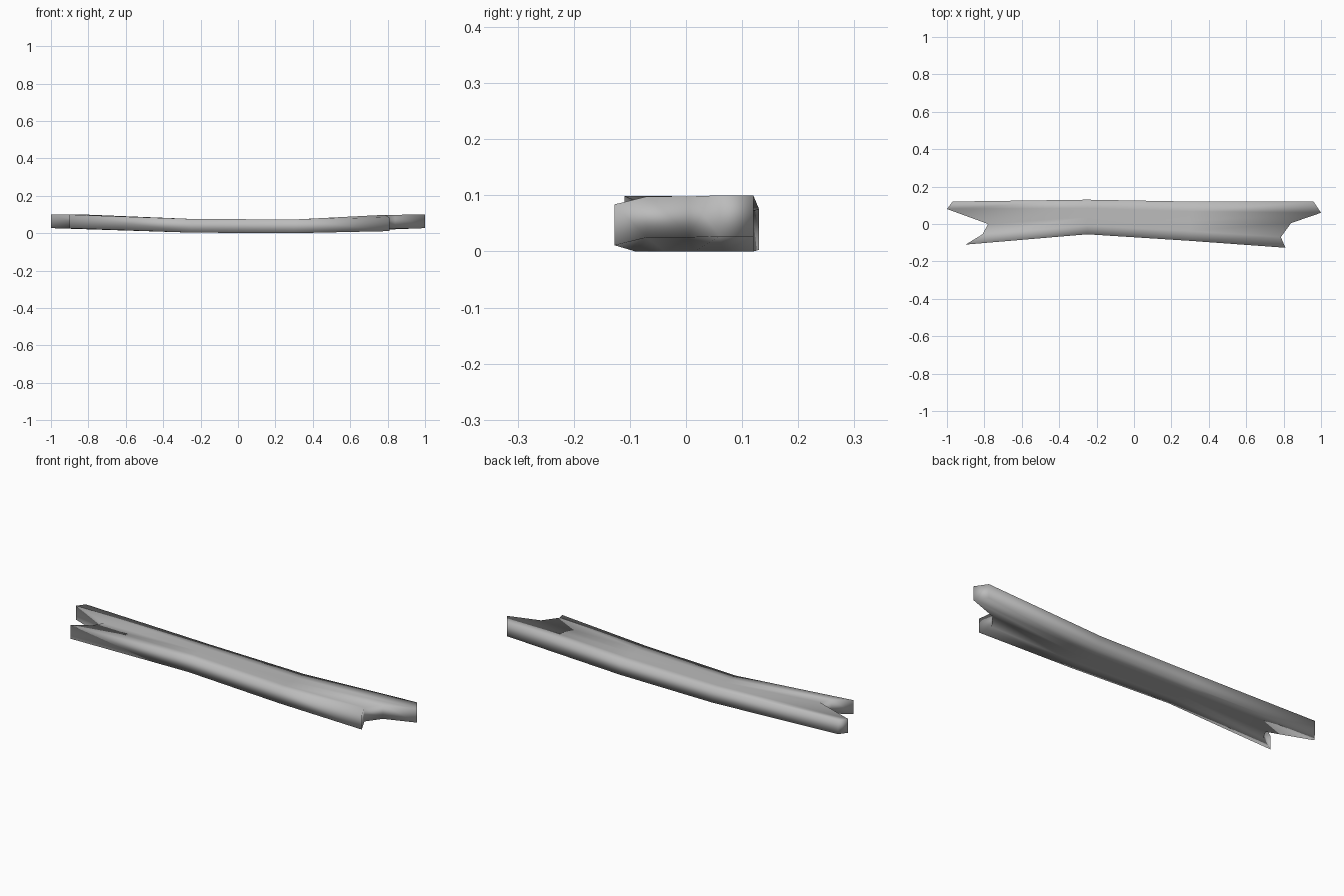
import bpy
import bmesh

cube = bpy.data.objects.get("Cube")
if cube:
    bpy.data.objects.remove(cube, do_unlink=True)

grey = bpy.data.materials.new("plain grey")
grey.use_nodes = True
colour = (0.5, 0.5, 0.5, 1)
grey.diffuse_color = colour
grey.node_tree.nodes["Principled BSDF"].inputs["Base Color"].default_value = colour

THICK = 0.073


def straight(x, front, back, z):
    """Evenly spaced points across the plank."""
    return [(x, front + (back - front) * i / 4, z) for i in range(5)]


# Underside of each cross row, front to back; the end rows are splintered
rows = [
    [(-0.9, -0.11, 0.026), (-0.81, -0.055, 0.026), (-0.78, 0, 0.025),
     (-1, 0.08, 0.027), (-0.97, 0.12, 0.027)],
    straight(-0.25, -0.055, 0.13, 0.003),
    straight(0.3, -0.09, 0.12, 0.0),
    [(0.81, -0.127, 0.011), (0.785, -0.07, 0.025), (0.84, 0.005, 0.025),
     (1, 0.06, 0.027), (0.96, 0.12, 0.027)],
]

# Bent plank: a bottom sheet and a top sheet joined round the rim
bm = bmesh.new()
low = [[bm.verts.new(p) for p in row] for row in rows]
high = [[bm.verts.new((x, y, z + THICK)) for x, y, z in row] for row in rows]
for sheet in (low, high):
    for a, b in zip(sheet, sheet[1:]):
        for j in range(4):
            bm.faces.new((a[j], b[j], b[j + 1], a[j + 1]))


def rim(grid):
    return (grid[0] + [r[-1] for r in grid[1:-1]]
            + grid[-1][::-1] + [r[0] for r in grid[-2:0:-1]])


lo, hi = rim(low), rim(high)
for i in range(len(lo)):
    bm.faces.new((lo[i - 1], lo[i], hi[i], hi[i - 1]))
bmesh.ops.recalc_face_normals(bm, faces=bm.faces)
for face in bm.faces:
    face.smooth = True

mesh = bpy.data.meshes.new("splintered_plank")
bm.to_mesh(mesh)
bm.free()
mesh.materials.append(grey)
plank = bpy.data.objects.new("splintered_plank", mesh)
bpy.context.collection.objects.link(plank)
